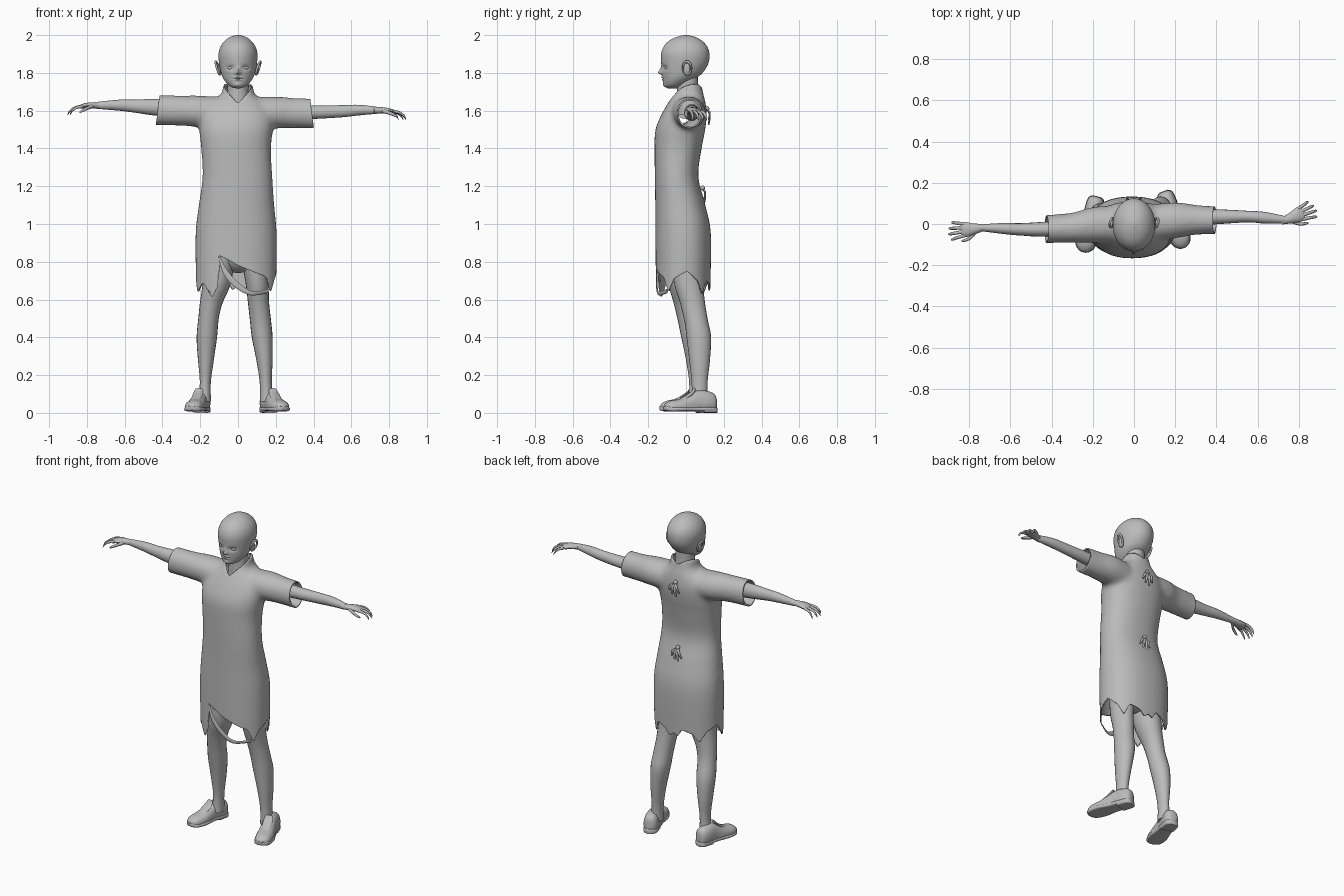
import bpy, bmesh, math
from mathutils import Vector as V

if "Cube" in bpy.data.objects:
    bpy.data.objects.remove(bpy.data.objects["Cube"])

grey = bpy.data.materials.new("plain grey")
grey.use_nodes = True
tone = (0.5, 0.5, 0.5, 1)
grey.diffuse_color = tone
grey.node_tree.nodes["Principled BSDF"].inputs["Base Color"].default_value = tone
X, Y, Z = V((1, 0, 0)), V((0, 1, 0)), V((0, 0, 1))


def spline(rings, steps):
    """Catmull-Rom interpolation of ring values."""
    out, last = [], len(rings) - 1
    for i in range(last):
        a, b, c, d = (rings[min(max(k, 0), last)] for k in (i - 1, i, i + 1, i + 2))
        for s in range(steps):
            t = s / steps
            out.append([q + t / 2 * (r - p + t * (2 * p - 5 * q + 4 * r - w + t * (3 * (q - r) + w - p)))
                        for p, q, r, w in zip(a, b, c, d)])
    return out + [list(rings[-1])]


def finish(name, bm):
    bmesh.ops.recalc_face_normals(bm, faces=bm.faces)
    mesh = bpy.data.meshes.new(name)
    bm.to_mesh(mesh)
    bm.free()
    mesh.materials.append(grey)
    ob = bpy.data.objects.new(name, mesh)
    bpy.context.collection.objects.link(ob)
    bpy.ops.object.select_all(action='DESELECT')
    bpy.context.view_layer.objects.active = ob
    ob.select_set(True)
    bpy.ops.object.shade_smooth_by_angle(angle=math.radians(50))
    return ob


def loft(name, rings, u, v, seg=16, steps=4, power=2.0, floor=None, shape=None):
    """Skin rings of (x, y, z, radius along u, radius along v)."""
    bm = bmesh.new()
    loops = []
    for x, y, z, r1, r2 in spline(rings, steps):
        loop = []
        for k in range(seg):
            a = 2 * math.pi * k / seg
            c, s = math.cos(a), math.sin(a)
            p = V((x, y, z)) + u * r1 * math.copysign(abs(c) ** (2 / power), c) \
                + v * r2 * math.copysign(abs(s) ** (2 / power), s)
            if floor is not None:
                p.z = max(p.z, floor)
            loop.append(bm.verts.new(shape(p) if shape else p))
        loops.append(loop)
    for a, b in zip(loops, loops[1:]):
        for k in range(seg):
            j = (k + 1) % seg
            bm.faces.new((a[k], a[j], b[j], b[k]))
    bm.faces.new(loops[0])
    bm.faces.new(loops[-1])
    return finish(name, bm)


def ball(name, centre, size):
    bm = bmesh.new()
    bmesh.ops.create_uvsphere(bm, u_segments=16, v_segments=10, radius=1)
    for vert in bm.verts:
        vert.co = V(centre) + V([a * b for a, b in zip(vert.co, size)])
    return finish(name, bm)


# Head: egg-shaped rings, then soft bumps and dents for the face
def ring(z, front, back, width):
    return (0, (front + back) / 2, z, width, (back - front) / 2)


bumps = [  # x, z, spread x, spread z, forward amount
    (0, 1.81, .011, .018, .014), (0, 1.799, .013, .008, .013),
    (-.04, 1.828, .02, .012, -.012), (.04, 1.828, .02, .012, -.012),
    (0, 1.776, .02, .005, .008), (0, 1.764, .016, .005, .007),
    (0, 1.77, .025, .0025, -.005), (0, 1.737, .02, .012, .006)]


def face(p):
    if p.y < -.02:
        push = sum(d * math.exp(-((p.x - x) / sx) ** 2 - ((p.z - z) / sz) ** 2)
                   for x, z, sx, sz, d in bumps)
        p.y -= push * min(1, (-.02 - p.y) / .05)
    return p


loft("head", [ring(1.718, -.095, -.05, .012), ring(1.728, -.112, -.02, .04), ring(1.745, -.118, .01, .06),
              ring(1.77, -.122, .05, .078), ring(1.80, -.126, .088, .09), ring(1.85, -.131, .118, .1),
              ring(1.90, -.132, .124, .103), ring(1.94, -.118, .112, .092), ring(1.97, -.09, .085, .07),
              ring(1.99, -.05, .05, .042), ring(2.0, -.012, .012, .01)],
     X, Y, seg=72, steps=7, shape=face)
loft("neck", [(0, .02, 1.58, .075, .07), (0, .012, 1.66, .062, .06), (0, .008, 1.72, .055, .056),
              (0, .005, 1.80, .056, .06)], X, Y)
for side, s in (("right", -1), ("left", 1)):
    ball(side + "_eye", (s * .04, -.1, 1.827), (.016, .014, .011))
    ball(side + "_ear_lobe", (s * .1, .004, 1.82), (.008, .018, .03))
    bpy.ops.mesh.primitive_torus_add(major_radius=.027, minor_radius=.006, major_segments=20,
                                     minor_segments=8, location=(s * .107, .006, 1.826),
                                     rotation=(.2, math.pi / 2 + s * .3, 0))
    ear = bpy.context.object
    ear.name = side + "_ear"
    ear.scale = (1.3, .85, 1)
    ear.data.materials.append(grey)
    bpy.ops.object.shade_smooth()

# Tunic: body and sleeves fused, then trimmed at collar, cuffs and torn hem
body = loft("tunic", [(-.01, -.015, .52, .205, .14), (-.01, -.015, .7, .213, .145), (-.01, -.015, .95, .215, .147),
                      (-.008, -.03, 1.1, .2, .133), (-.003, -.05, 1.25, .185, .115), (-.01, -.042, 1.4, .185, .125),
                      (-.01, -.03, 1.5, .195, .132), (-.005, -.01, 1.58, .19, .12), (0, .005, 1.645, .14, .098),
                      (0, .012, 1.69, .088, .08), (0, .01, 1.75, .08, .072)], X, Y, seg=40, power=2.25)
sleeve_r = loft("sleeve_right", [(-.04, 0, 1.58, .09, .09), (-.2, -.005, 1.595, .088, .085),
                                 (-.3, -.018, 1.6, .073, .08), (-.47, -.027, 1.603, .068, .08)], Y, Z, seg=32)
sleeve_l = loft("sleeve_left", [(.04, 0, 1.58, .09, .09), (.2, .018, 1.59, .088, .085),
                                (.3, .02, 1.587, .073, .08), (.44, .018, 1.585, .065, .08)], Y, Z, seg=32)
bpy.ops.object.select_all(action='DESELECT')
for ob in (sleeve_r, sleeve_l, body):
    ob.select_set(True)
bpy.context.view_layer.objects.active = body
bpy.ops.object.join()
remesh = body.modifiers.new("fuse", 'REMESH')
remesh.mode, remesh.voxel_size = 'VOXEL', .012
smooth = body.modifiers.new("soften", 'SMOOTH')
smooth.factor, smooth.iterations = .5, 14
for mod in ("fuse", "soften"):
    bpy.ops.object.modifier_apply(modifier=mod)

hem = [(-3.15, .67), (-2.9, .65), (-2.7, .70), (-2.3, .68), (-2.1, .63), (-1.9, .70), (-1.6, .73),
       (-1.3, .64), (-1.05, .69), (-.8, .61), (-.64, .67), (-.54, .83), (0, .78), (.6, .74), (.9, .72),
       (1.08, .64), (1.25, .71), (1.6, .75), (1.9, .7), (2.1, .63), (2.3, .7), (2.7, .68), (2.95, .64), (3.15, .67)]


def hem_height(p):
    a = math.atan2(p.x, -p.y)
    for (a0, z0), (a1, z1) in zip(hem, hem[1:]):
        if a0 <= a <= a1:
            return z0 + (z1 - z0) * (a - a0) / (a1 - a0)


def collar_height(p):
    return 1.64 + .75 * abs(p.x) + .4 * (p.y + .09)


bm = bmesh.new()
bm.from_mesh(body.data)
for x, n in ((-.425, -X), (.39, X)):
    bmesh.ops.bisect_plane(bm, geom=bm.verts[:] + bm.edges[:] + bm.faces[:], plane_co=(x, 0, 1.6),
                           plane_no=n + Z * .12, clear_outer=True)
below = lambda p: p.z < 1 and p.z < hem_height(p)
above = lambda p: p.z > 1.55 and abs(p.x) < .14 and p.z > collar_height(p)
for test, height in ((below, hem_height), (above, collar_height)):
    gone = [f for f in bm.faces if all(test(w.co) for w in f.verts)]
    bmesh.ops.delete(bm, geom=gone, context='FACES')
    for w in bm.verts:
        if test(w.co):
            w.co.z = height(w.co)
bm.to_mesh(body.data)
bm.free()
bpy.ops.object.shade_smooth()
thick = body.modifiers.new("cloth", 'SOLIDIFY')
thick.thickness, thick.offset = .008, -1

# Torn strip hanging across the front
loft("torn_strip", [(-.1, -.15, .83, .006, .004), (-.07, -.155, .75, .016, .004), (-.01, -.155, .68, .016, .004),
                    (.07, -.145, .633, .012, .004), (.16, -.1, .645, .014, .004)],
     V((.5, 0, .87)), Y, seg=8)

# Two tied laces on the back
for name, y, z in (("upper", .112, 1.61), ("lower", .088, 1.19)):
    ball(name + "_knot", (-.005, y, z), (.013, .012, .014))
    for i, (dx, dz) in enumerate(((-.035, -.06), (-.013, -.085), (.012, -.075), (.033, -.055))):
        loft(f"{name}_lace_{i}", [(-.005, y, z, .004, .004), (dx * .6, y + .014, z + dz * .4, .009, .005),
                                  (dx, y + .008, z + dz, .005, .004)], X, Y, seg=8)

# Arms
loft("right_arm", [(-.2, -.01, 1.605, .04, .048), (-.42, -.025, 1.617, .037, .045), (-.55, -.026, 1.624, .03, .034),
                   (-.63, -.022, 1.629, .027, .029), (-.75, -.018, 1.628, .016, .018)], Y, Z)
loft("left_arm", [(.2, .03, 1.59, .04, .045), (.4, .035, 1.592, .036, .036), (.55, .036, 1.597, .028, .032),
                  (.64, .03, 1.603, .028, .028), (.74, .02, 1.602, .017, .018)], Y, Z)


# Hands: palm, four drooping fingers and a thumb towards the front
def hand(name, wrist, f):
    wrist, f = V(wrist), V(f).normalized()
    s = f.cross(Z) if f.x < 0 else Z.cross(f)
    s = -s if s.y > 0 else s

    def part(label, pts):
        loft(name + label, [(*(wrist + f * a + s * b + Z * c), r1, r2) for a, b, c, r1, r2 in pts], s, Z, seg=10)
    part("palm", [(-.02, 0, 0, .016, .017), (.03, .002, 0, .026, .017), (.07, 0, -.003, .036, .014),
                  (.095, 0, -.008, .032, .009)])
    for i, length in enumerate((.07, .08, .075, .058)):
        b = .028 - i * .019
        part(f"finger_{i}", [(.08, b, -.005, .009, .009), (.08 + length * .5, b * 1.2, -.012, .008, .008),
                             (.08 + length * .85, b * 1.4, -.03, .007, .007),
                             (.08 + length, b * 1.45, -.048, .003, .004)])
    part("thumb", [(.02, .012, -.002, .013, .011), (.055, .042, -.014, .009, .01), (.085, .052, -.028, .007, .008),
                   (.1, .052, -.036, .003, .004)])


hand("right_hand_", (-.745, -.018, 1.628), (-1, -.12, 0))
hand("left_hand_", (.735, .02, 1.602), (.92, .36, 0))

# Hips and legs
ball("hips", (0, .0, .86), (.16, .1, .12))
loft("right_leg", [(-.09, -.01, .9, .08, .09), (-.11, -.01, .7, .076, .085), (-.142, .0, .58, .06, .065),
                   (-.156, .012, .5, .054, .058), (-.165, .035, .4, .054, .06), (-.17, .05, .28, .042, .05),
                   (-.173, .055, .16, .029, .038), (-.178, .055, .06, .035, .042)], X, Y, seg=20)
loft("left_leg", [(.08, 0, .9, .08, .09), (.1, .012, .7, .062, .078), (.109, .035, .58, .056, .066),
                  (.12, .055, .48, .056, .063), (.128, .068, .4, .055, .065), (.14, .072, .28, .043, .055),
                  (.147, .072, .16, .032, .042), (.15, .072, .06, .035, .042)], X, Y, seg=20)


# Shoes: flat-bottomed upper, wide sole, heel block and tongue
def shoe(name, heel, toe):
    heel, toe = V(heel), V(toe)
    f = (toe - heel).normalized()
    s = f.cross(Z)
    n = (toe - heel).length

    def part(label, pts, **kw):
        loft(name + label, [(*(heel + f * n * a + Z * z), r1, r2) for a, z, r1, r2 in pts], s, Z, seg=20, **kw)
    part("upper", [(.01, .05, .02, .035), (.06, .05, .038, .055), (.2, .05, .044, .068), (.36, .05, .042, .068),
                   (.5, .04, .045, .058), (.7, .03, .05, .045), (.88, .03, .045, .034), (.97, .03, .028, .02),
                   (1, .03, .01, .008)], power=2.3, floor=.02)
    part("sole", [(0, .02, .018, .01), (.06, .02, .04, .012), (.25, .02, .045, .012), (.45, .02, .045, .012),
                  (.7, .02, .056, .012), (.9, .02, .047, .012), (.98, .024, .028, .012), (1.01, .026, .01, .01)],
         power=4)
    part("heel", [(0, .013, .02, .013), (.06, .013, .04, .013), (.28, .013, .044, .013)], power=4)
    part("tongue", [(.42, .125, .02, .006), (.47, .105, .027, .008), (.58, .083, .028, .01), (.7, .066, .024, .008)])


shoe("right_shoe_", (-.18, .135, 0), (-.245, -.135, 0))
shoe("left_shoe_", (.145, .16, 0), (.24, -.115, 0))
